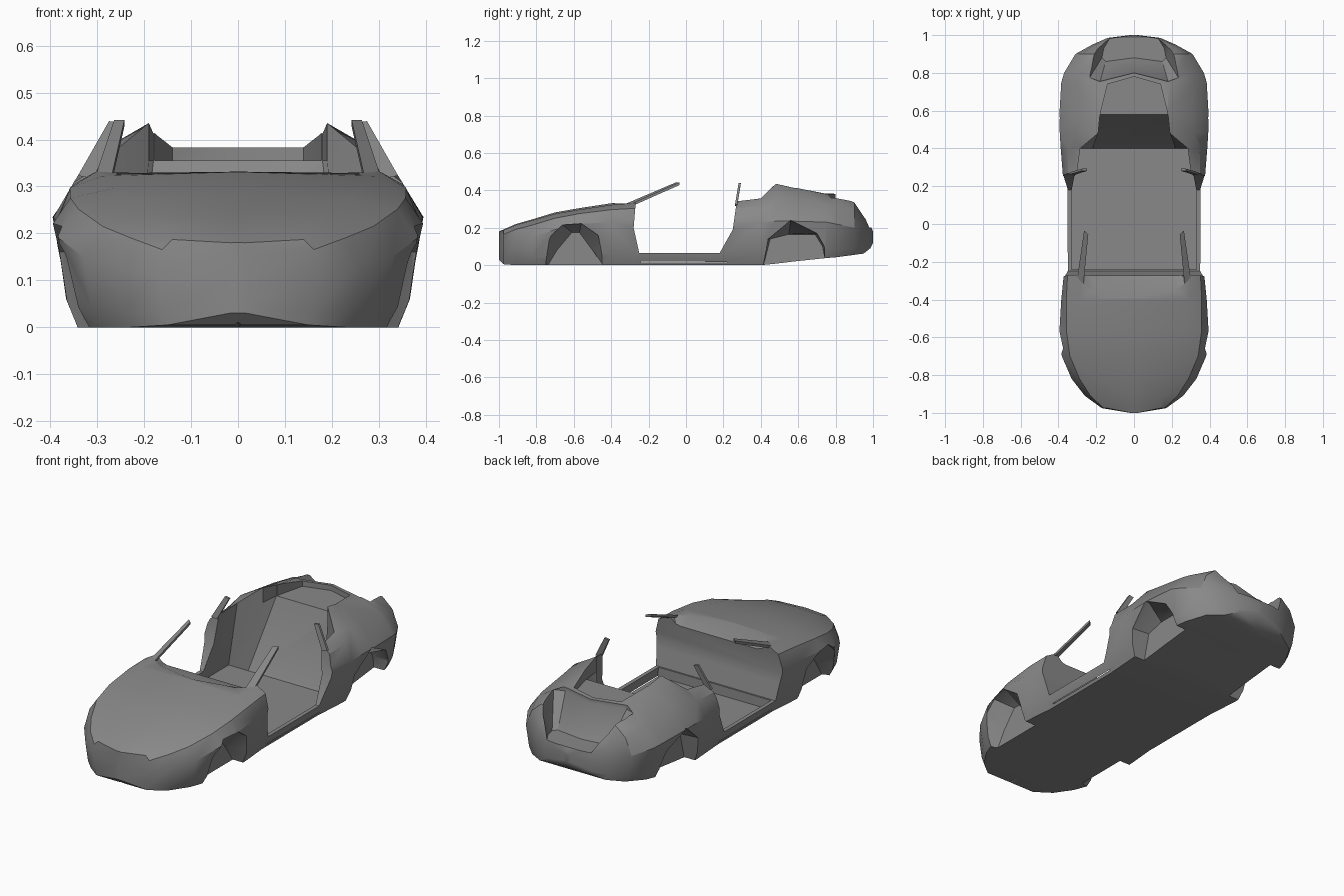
import bpy, bmesh, math
from mathutils import Vector

cube = bpy.data.objects.get("Cube")
if cube:
    bpy.data.objects.remove(cube)

grey = bpy.data.materials.new("body_grey")
grey.use_nodes = True
grey.diffuse_color = (0.25, 0.25, 0.25, 1)
grey.node_tree.nodes["Principled BSDF"].inputs["Base Color"].default_value = grey.diffuse_color


def loft(name, rings):
    """Skin a list of equal-length closed rings and cap both ends."""
    bm = bmesh.new()
    rows = [[bm.verts.new(p) for p in ring] for ring in rings]
    count = len(rows[0])
    for a, b in zip(rows, rows[1:]):
        for i in range(count):
            j = (i + 1) % count
            bm.faces.new((a[i], a[j], b[j], b[i]))
    bm.faces.new(rows[0])
    bm.faces.new(rows[-1])
    bmesh.ops.recalc_face_normals(bm, faces=bm.faces)
    mesh = bpy.data.meshes.new(name)
    bm.to_mesh(mesh)
    bm.free()
    obj = bpy.data.objects.new(name, mesh)
    bpy.context.collection.objects.link(obj)
    mesh.materials.append(grey)
    return obj


def mirrored(half):
    """Close a half outline running from the centre line out and back."""
    return half + [(-x, *rest) for x, *rest in reversed(half) if abs(x) > 1e-6]


def activate(obj):
    bpy.ops.object.select_all(action='DESELECT')
    obj.select_set(True)
    bpy.context.view_layer.objects.active = obj


def cut(target, cutter):
    activate(target)
    mod = target.modifiers.new("cut", 'BOOLEAN')
    mod.operation = 'DIFFERENCE'
    mod.solver = 'EXACT'
    mod.object = cutter
    bpy.ops.object.modifier_apply(modifier=mod.name)
    bpy.data.objects.remove(cutter)


def side_ring(profile, x):
    return [(x, y, z) for y, z in profile]


def plan_ring(half, z):
    return [(x, y, z) for x, y in mirrored(half)]


# Body stations: y, half width, bottom z, widest z, top edge x, top edge z
stations = [
    (-1.0, .02, .03, .1, .015, .18),
    (-.975, .17, .005, .11, .14, .187),
    (-.91, .26, 0, .13, .155, .215),
    (-.82, .33, 0, .15, .18, .24),
    (-.7, .382, 0, .19, .23, .275),
    (-.57, .395, 0, .22, .26, .297),
    (-.4, .385, 0, .23, .29, .322),
    (-.27, .372, 0, .23, .3, .333),
    (.2, .372, 0, .22, .3, .34),
    (.4, .388, 0, .23, .28, .36),
    (.48, .393, .008, .235, .19, .435),
    (.58, .395, .02, .235, .175, .415),
    (.75, .385, .038, .23, .19, .38),
    (.8, .37, .042, .22, .2, .375),
    (.9, .31, .055, .2, .22, .335),
    (.95, .22, .062, .17, .18, .26),
    (.985, .14, .09, .15, .1, .21),
    (1.0, .02, .12, .15, .01, .18),
]


def section(y, w, zb, zw, wt, zt):
    f = .72 if y < .35 else .63
    low = zb + (zw - zb) * .25
    half = [(0, y, zb), (w * .88, y, zb), (w * .94, y, low), (w, y, zw),
            (wt + f * (w - wt), y, zw + f * (zt - zw)), (wt, y, zt),
            (0, y, zt + .5 * wt * .06)]
    return mirrored(half)


body = loft("car_body", [section(*s) for s in stations])

# Door openings, cut straight across above the sills
doors = [(-.25, .065), (.18, .065), (.25, .19), (.27, .33), (.27, .6),
         (-.27, .6), (-.27, .32), (-.28, .2)]
cut(body, loft("door_cutter", [side_ring(doors, x) for x in (-.6, .6)]))

# Cabin tub with sloping rear bulkhead
floor_plan = [(0, -.24), (.335, -.24), (.335, .25), (.335, .4), (.3, .4), (0, .4)]
rim_plan = [(0, -.25), (.3, -.25), (.3, .27), (.285, .4), (.19, .48), (0, .58)]
rim_plan[-1:] = [(.18, .58)]
floor_plan[-1:] = [(.22, .4)]
cut(body, loft("cabin_cutter", [plan_ring(floor_plan, .015), plan_ring(rim_plan, .355),
                                plan_ring(rim_plan, .6)]))

# Sunken cowl behind the bonnet
cowl = [(0, -.4), (.22, -.36), (.29, -.31), (.27, -.2)]
dash = [(0, -.3), (.22, -.28), (.24, -.26), (.24, -.2)]
cut(body, loft("cowl_cutter", [plan_ring(dash, .3), plan_ring(cowl, .335), plan_ring(cowl, .5)]))

# Rear deck channel
channel = [(0, .5), (.188, .5), (.175, .6), (.14, .74), (0, .78)]
cut(body, loft("channel_cutter", [plan_ring(channel, .355), plan_ring(channel, .6)]))

# Tail recess
tail_floor = [(0, .88), (.15, .86), (.17, .88), (.16, .93), (.1, 1.03)]
tail_rim = [(0, .8), (.18, .755), (.235, .775), (.215, .92), (.14, 1.03)]
cut(body, loft("tail_cutter", [plan_ring(tail_floor, .2), plan_ring(tail_rim, .36),
                               plan_ring(tail_rim, .6)]))

# Wheel arches, tapering inward
front_arch = [(-.76, -.02), (-.73, .15), (-.66, .215), (-.56, .222), (-.47, .16), (-.43, -.02)]
front_wall = [(-.75, -.02), (-.69, .08), (-.61, .175), (-.57, .175), (-.5, .08), (-.43, -.02)]
rear_arch = [(.41, -.02), (.44, .14), (.56, .24), (.7, .17), (.74, .1), (.75, -.02)]
rear_wall = [(.41, -.02), (.45, .14), (.55, .165), (.69, .165), (.73, .1), (.75, -.02)]
for outer, inner in ((front_arch, front_wall), (rear_arch, rear_wall)):
    for side in (-1, 1):
        cut(body, loft("arch_cutter", [side_ring(inner, side * .28), side_ring(outer, side * .37),
                                       side_ring(outer, side * .5)]))

# Small notch under the nose
notch = [(-.06, -.01), (0, .03), (.06, -.01)]
cut(body, loft("notch_cutter", [[(x, -1.1, z) for x, z in notch],
                                [(x * .1, -.9, z * .1 - .005) for x, z in notch]]))

activate(body)
bpy.ops.object.shade_smooth_by_angle(angle=math.radians(32))


def bar(name, start, end, wide, thick, taper):
    """Tapered strut between two points, built for one side and mirrored."""
    wide, thick = Vector(wide), Vector(thick)
    for label, side in (("left", 1), ("right", -1)):
        rings = []
        for centre, size in ((start, 1), (end, taper)):
            corners = [Vector(centre) + wide * size * a + thick * b
                       for a, b in ((-1, -1), (1, -1), (1, 1), (-1, 1))]
            rings.append([(side * c.x, c.y, c.z) for c in corners])
        loft(label + "_" + name, rings)


# Windscreen and rear window pillars
bar("windscreen_pillar", (.285, -.31, .32), (.253, -.045, .435), (.017, .015, 0), (0, 0, .007), .65)
bar("rear_pillar", (.325, .268, .32), (.262, .287, .437), (.016, 0, .003), (0, .006, 0), .8)
